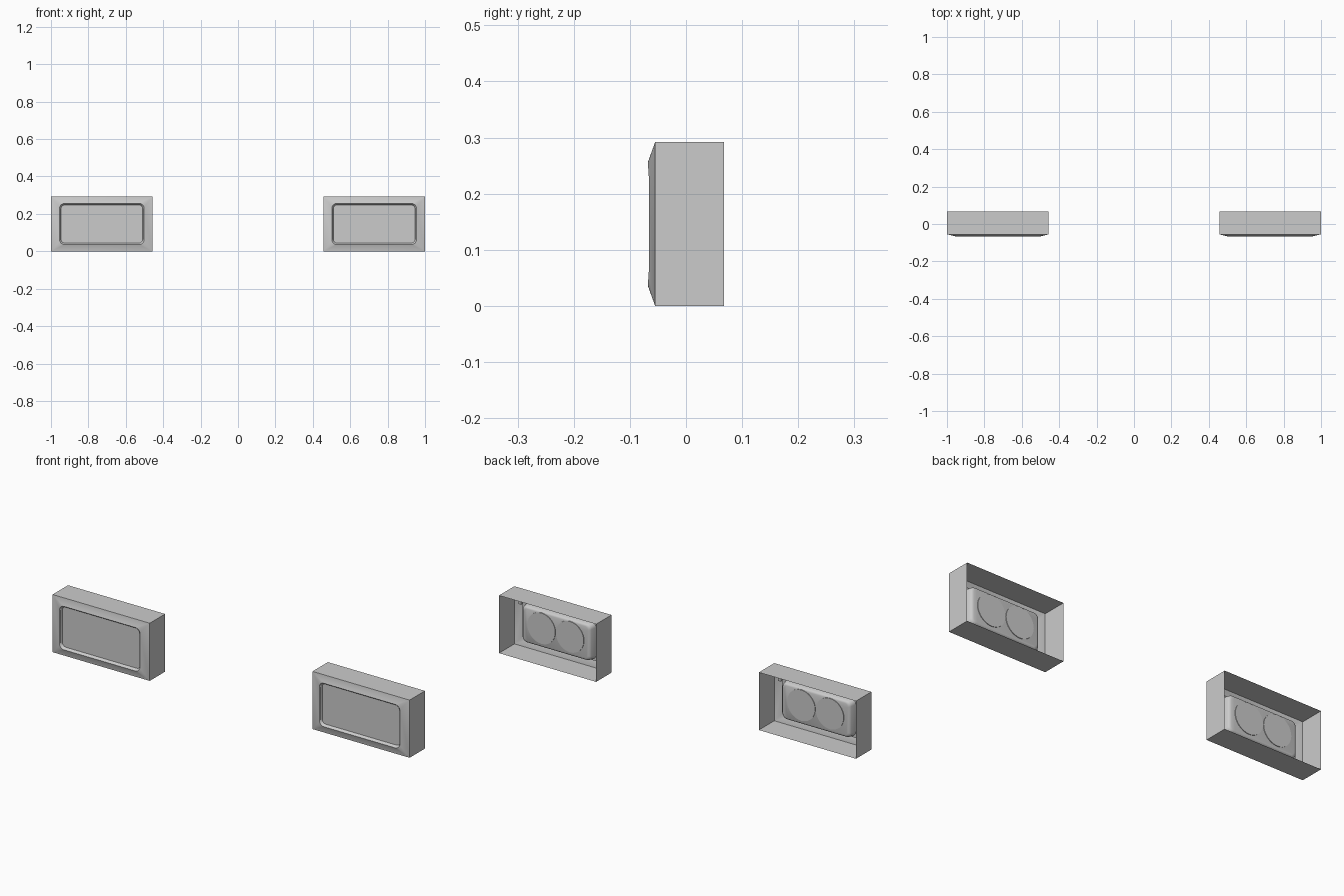
import bpy, bmesh, math
from mathutils import Matrix

cube = bpy.data.objects.get("Cube")
if cube:
    bpy.data.objects.remove(cube, do_unlink=True)

grey = bpy.data.materials.new("light_grey")
grey.use_nodes = True
colour = (0.6, 0.6, 0.6, 1)
grey.diffuse_color = colour
grey.node_tree.nodes["Principled BSDF"].inputs["Base Color"].default_value = colour

MID_X, MID_Z = 0.728, 0.146
STEPS = 6


def finish(bm, name, centre_x, angle=35):
    mesh = bpy.data.meshes.new(name)
    bm.to_mesh(mesh)
    bm.free()
    mesh.materials.append(grey)
    obj = bpy.data.objects.new(name, mesh)
    obj.location = (centre_x, 0, MID_Z)
    bpy.context.collection.objects.link(obj)
    bpy.ops.object.select_all(action="DESELECT")
    obj.select_set(True)
    bpy.context.view_layer.objects.active = obj
    bpy.ops.object.shade_smooth_by_angle(angle=math.radians(angle))


def rounded_ring(bm, hx, hz, radius, y, lift=0):
    """Rounded rectangle; lift pushes its upper and lower edges forward."""
    verts = []
    for corner, (sx, sz) in enumerate([(1, 1), (-1, 1), (-1, -1), (1, -1)]):
        for i in range(STEPS + 1):
            a = math.pi / 2 * (corner + i / STEPS)
            x = sx * (hx - radius) + radius * math.cos(a)
            z = sz * (hz - radius) + radius * math.sin(a)
            rise = min(1, max(0, (abs(z) - 0.08) / 0.029))
            verts.append(bm.verts.new((x, y - lift * rise, z)))
    return verts


def shell(name, centre_x, rings, cap=False):
    """Skin a series of rounded rectangles."""
    bm = bmesh.new()
    loops = [rounded_ring(bm, *ring) for ring in rings]
    for a, b in zip(loops, loops[1:]):
        for i in range(len(a)):
            j = (i + 1) % len(a)
            bm.faces.new((a[i], a[j], b[j], b[i]))
    if cap:
        bm.faces.new(loops[-1])
    bmesh.ops.remove_doubles(bm, verts=bm.verts, dist=0.0001)
    bmesh.ops.recalc_face_normals(bm, faces=bm.faces)
    finish(bm, name, centre_x)


def plate(name, centre_x, hx, hz, radius, y):
    bm = bmesh.new()
    bm.faces.new(reversed(rounded_ring(bm, hx, hz, radius, y)))
    bmesh.ops.recalc_face_normals(bm, faces=bm.faces)
    if bm.faces[:][0].normal.y > 0:
        bmesh.ops.reverse_faces(bm, faces=bm.faces)
    finish(bm, name, centre_x)


def lamp_back(name, centre_x, x):
    bm = bmesh.new()
    turn = Matrix.Translation((x, 0.001, 0.006)) @ Matrix.Rotation(math.pi / 2, 4, "X")
    bmesh.ops.create_cone(bm, cap_ends=True, segments=32, radius1=0.078,
                          radius2=0.078, depth=0.006, matrix=turn)
    finish(bm, name, centre_x)


def clip(name, centre_x, x, z):
    bm = bmesh.new()
    bmesh.ops.create_cube(bm, size=1, matrix=Matrix.Translation((x, -0.04, z))
                          @ Matrix.Diagonal((0.016, 0.022, 0.016, 1)))
    finish(bm, name, centre_x)


for label, side in (("left", 1), ("right", -1)):
    cx = side * MID_X
    # Open-backed housing with sloped bezel and recessed lip
    shell(label + "_housing", cx, [
        (0.272, 0.146, 0, 0.068),
        (0.272, 0.146, 0, -0.055),
        (0.226, 0.110, 0.026, -0.066, 0.002),
        (0.222, 0.106, 0.023, -0.064),
        (0.217, 0.101, 0.020, -0.050)])
    # Flat front lens
    plate(label + "_lens", cx, 0.218, 0.102, 0.020, -0.054)
    # Stepped bucket behind the lens
    shell(label + "_bucket", cx, [
        (0.217, 0.101, 0.020, -0.050),
        (0.214, 0.100, 0.020, -0.036),
        (0.198, 0.094, 0.024, -0.036),
        (0.192, 0.092, 0.024, -0.008),
        (0.187, 0.088, 0.022, -0.002),
        (0.178, 0.082, 0.020, 0.001)], cap=True)
    # Twin round lamp backs and mounting clips
    for place, s in (("outer", 1), ("inner", -1)):
        lamp_back(f"{label}_{place}_lamp_back", cx, side * s * 0.08)
        clip(f"{label}_{place}_clip", cx, side * s * 0.224, side * s * 0.085)
